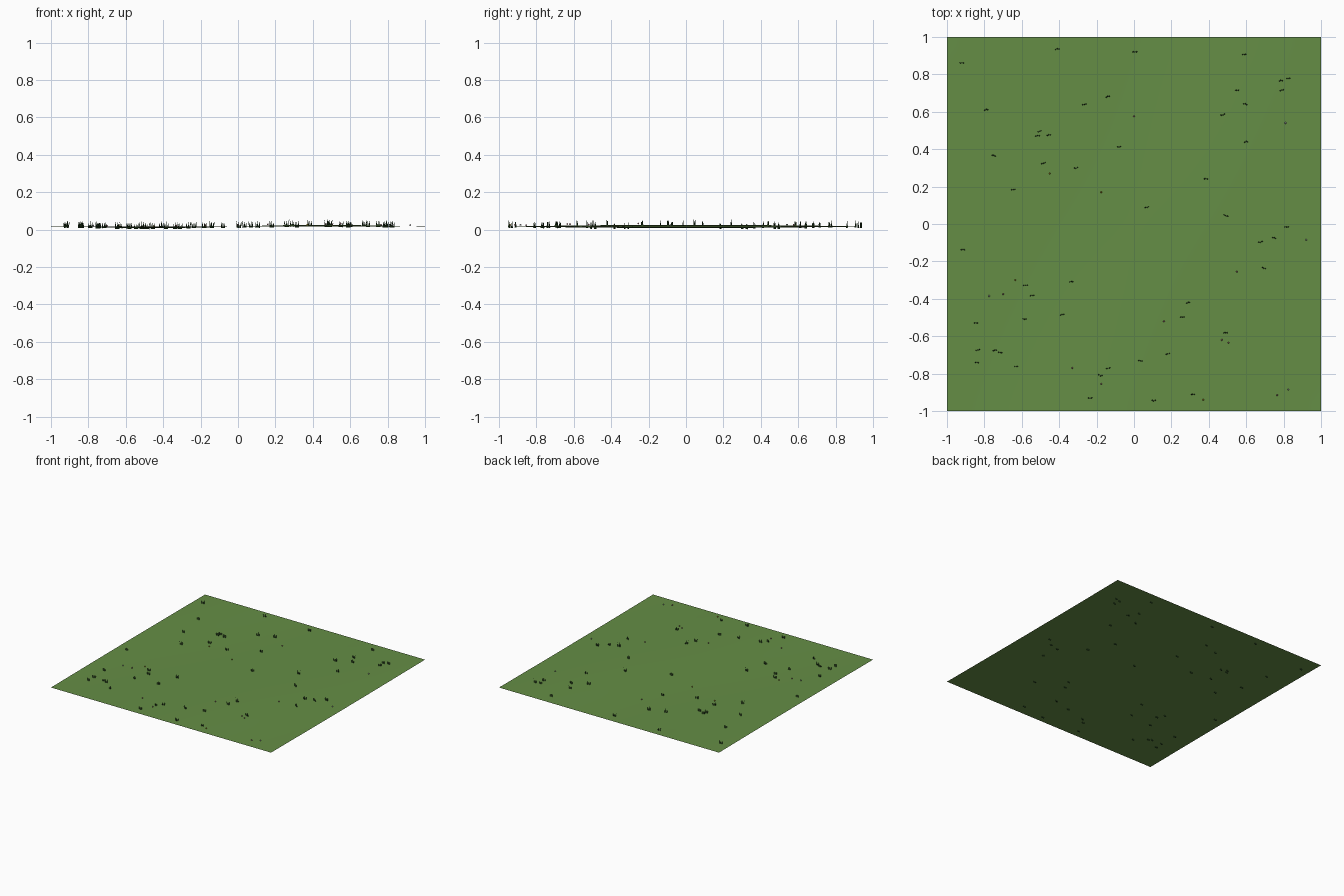
import bpy, bmesh, math, random
from mathutils import Matrix, Vector

if "Cube" in bpy.data.objects:
    bpy.data.objects.remove(bpy.data.objects["Cube"])

random.seed(4)


def ground_z(x, y):
    return 0.017 + 0.0085 * math.sin(3.5 * x) * math.cos(1.6 * y)


def material(name, rgb):
    m = bpy.data.materials.new(name)
    m.diffuse_color = (*rgb, 1)
    m.use_nodes = True
    m.node_tree.nodes["Principled BSDF"].inputs["Base Color"].default_value = m.diffuse_color
    return m


def finish(bm, name, mat, smooth=False):
    me = bpy.data.meshes.new(name)
    bm.to_mesh(me)
    bm.free()
    me.materials.append(mat)
    for p in me.polygons:
        p.use_smooth = smooth
    ob = bpy.data.objects.new(name, me)
    bpy.context.collection.objects.link(ob)
    return ob


# Gently rolling meadow sheet
bm = bmesh.new()
bmesh.ops.create_grid(bm, x_segments=40, y_segments=40, size=1)
for v in bm.verts:
    v.co.z = ground_z(v.co.x, v.co.y)
finish(bm, "meadow_ground", material("meadow_green", (0.13, 0.27, 0.06)), True)

# Grass tufts: three slim blades fanned out along x
tufts = [(-.92, .86), (-.41, .935), (.005, .92), (.59, .905), (.785, .765),
         (.825, .78), (.79, .715), (.55, .715), (.595, .64), (.475, .585),
         (.6, .44), (-.79, .61), (-.265, .64), (-.14, .68), (-.505, .495),
         (-.515, .47), (-.455, .475), (-.08, .41), (-.75, .365), (-.485, .325),
         (-.31, .3), (-.645, .185), (.385, .24), (.07, .09), (.49, .045),
         (.815, -.015), (.75, -.075), (.675, -.095), (-.915, -.135), (.695, -.235),
         (-.335, -.31), (-.58, -.33), (-.545, -.38), (-.385, -.485), (-.585, -.51),
         (-.845, -.53), (.29, -.42), (.26, -.5), (.49, -.58), (.18, -.695),
         (.035, -.73), (-.14, -.77), (-.18, -.81), (-.63, -.76), (-.715, -.69),
         (-.745, -.675), (-.835, -.675), (-.84, -.74), (-.235, -.93), (.105, -.945),
         (.315, -.91)]
bm = bmesh.new()
for x, y in tufts:
    base = ground_z(x, y) - 0.007
    for k in (-1, 0, 1):
        h = random.uniform(0.03, 0.041)
        tilt = k * 0.14 + random.uniform(-0.08, 0.08)
        mat = (Matrix.Translation((x + k * 0.007, y + random.uniform(-.003, .003), base))
               @ Matrix.Rotation(tilt, 4, 'Y')
               @ Matrix.Rotation(random.uniform(-.1, .1), 4, 'X')
               @ Matrix.Translation((0, 0, h / 2)))
        bmesh.ops.create_cone(bm, cap_ends=True, segments=4, radius1=0.0045,
                              radius2=0, depth=h, matrix=mat)
finish(bm, "grass_tufts", material("dark_grass", (0.015, 0.05, 0.012)))

# Tiny flower heads grouped by colour
flowers = {
    "white": ((0.8, 0.8, 0.8), [(.81, .54), (.92, -.085), (-.775, -.385), (.825, -.885)]),
    "yellow": ((0.7, 0.4, 0.02), [(-.45, .27), (-.175, .17), (-.635, -.3), (.37, -.94)]),
    "pink": ((0.55, 0.2, 0.25), [(.0, .575), (.55, -.255), (-.7, -.375), (.16, -.52),
                                 (.47, -.62), (.505, -.635), (-.33, -.77),
                                 (-.175, -.855), (.765, -.915)]),
}
for name, (rgb, spots) in flowers.items():
    bm = bmesh.new()
    for x, y in spots:
        bmesh.ops.create_icosphere(
            bm, subdivisions=1, radius=0.005,
            matrix=Matrix.Translation((x, y, ground_z(x, y) + 0.008)))
    finish(bm, name + "_flowers", material(name + "_petal", rgb))
